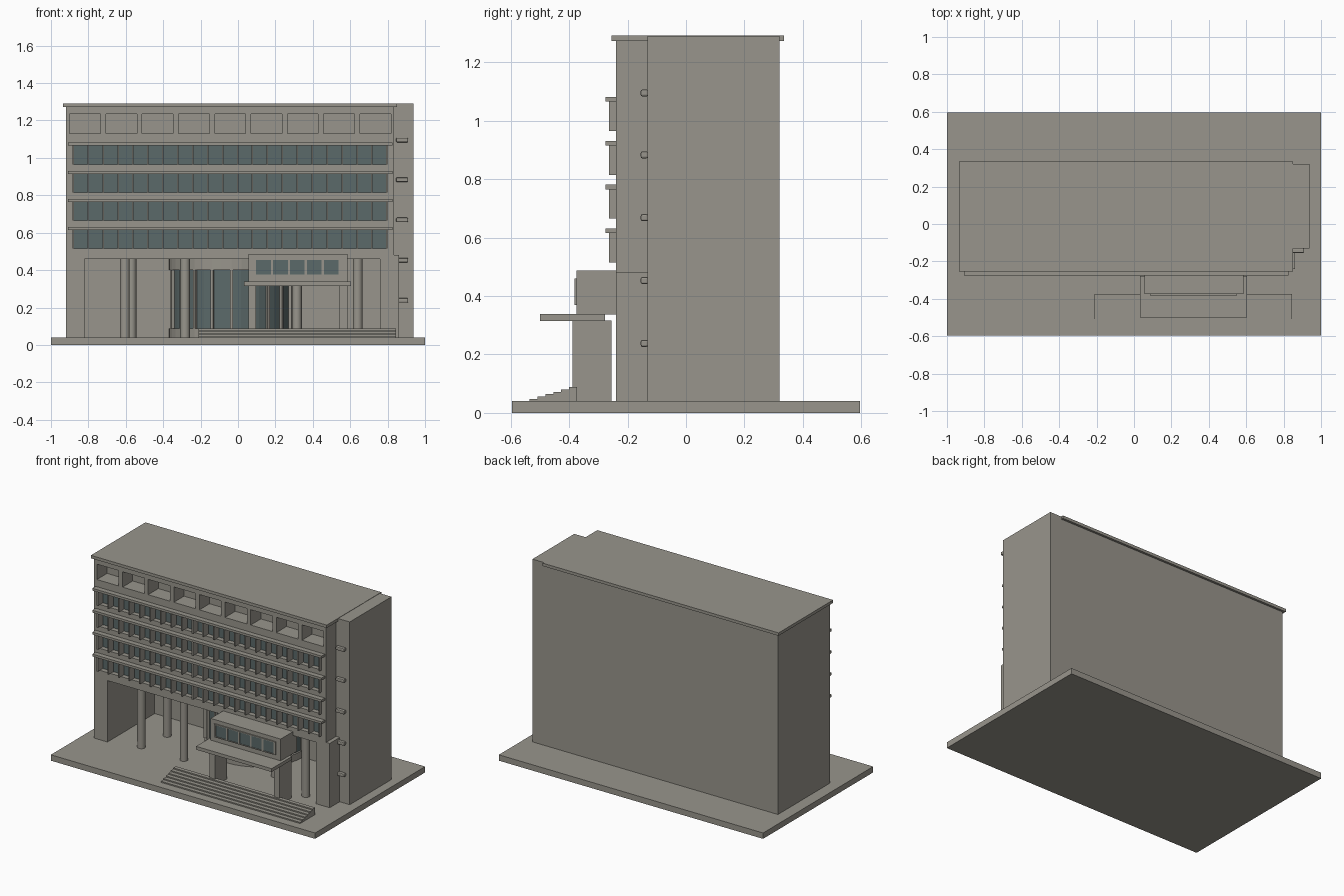
import bpy, bmesh, math

if "Cube" in bpy.data.objects:
    bpy.data.objects.remove(bpy.data.objects["Cube"])


def material(name, rgb):
    m = bpy.data.materials.new(name)
    m.diffuse_color = (*rgb, 1)
    m.use_nodes = True
    m.node_tree.nodes["Principled BSDF"].inputs["Base Color"].default_value = m.diffuse_color
    return m


STONE = material("warm_grey_concrete", (0.315, 0.30, 0.262))
GLASS = material("teal_glass", (0.105, 0.143, 0.143))


def boxes(name, spans, mat=STONE):
    """One object made of boxes given as (x0, x1, y0, y1, z0, z1)."""
    bm = bmesh.new()
    for x0, x1, y0, y1, z0, z1 in spans:
        vs = bmesh.ops.create_cube(bm, size=1)["verts"]
        for v in vs:
            v.co = ((x0 + x1) / 2 + v.co.x * (x1 - x0),
                    (y0 + y1) / 2 + v.co.y * (y1 - y0),
                    (z0 + z1) / 2 + v.co.z * (z1 - z0))
    return finish(name, bm, mat)


def finish(name, bm, mat):
    me = bpy.data.meshes.new(name)
    bm.to_mesh(me)
    bm.free()
    me.materials.append(mat)
    ob = bpy.data.objects.new(name, me)
    bpy.context.collection.objects.link(ob)
    return ob


def column(name, x, y, r, z0, z1, mat=STONE, sides=24):
    bpy.ops.mesh.primitive_cylinder_add(vertices=sides, radius=r, depth=z1 - z0,
                                        location=(x, y, (z0 + z1) / 2))
    ob = bpy.context.object
    ob.name = name
    ob.data.materials.append(mat)
    bpy.ops.object.shade_smooth_by_angle()
    return ob


G = 0.04                                    # ground level on the plinth
FRONT = -0.24
FLOORS = [0.515 + 0.15 * i for i in range(4)]

# Plinth
boxes("plinth", [(-1, 1, -0.595, 0.595, 0, G)])

# Main block with the porch, window bands and top openings cut out
block = boxes("main_block", [(-0.92, 0.835, FRONT, 0.32, G, 1.272)])
holes = [(-0.82, 0.76, -0.5, 0.27, -0.1, 0.46)]
holes += [(-0.885, 0.80, -0.5, -0.20, z, z + 0.1) for z in FLOORS]
holes += [(-0.9 + 0.194 * i, -0.735 + 0.194 * i, -0.5, -0.13, 1.13, 1.235)
          for i in range(9)]
cutter = boxes("opening_cutter", holes)
cutter.hide_render = True
mod = block.modifiers.new("openings", "BOOLEAN")
mod.operation = "DIFFERENCE"
mod.solver = "EXACT"
mod.object = cutter
bpy.context.view_layer.objects.active = block
bpy.ops.object.modifier_apply(modifier=mod.name)
bpy.data.objects.remove(cutter)

# Roof slab, stair tower and low side pier
boxes("roof_slab", [(-0.935, 0.85, -0.255, 0.335, 1.272, 1.292)])
boxes("stair_tower", [(0.835, 0.938, -0.132, 0.32, G, 1.29)])
boxes("side_pier", [(0.835, 0.862, FRONT, -0.132, G, 0.48)])

# Small ledges on the front of the stair tower, with rounded ends
ledges = boxes("tower_ledges", [(0.845, 0.91, -0.155, -0.13, z - 0.012, z + 0.012)
                                for z in (0.238, 0.453, 0.668, 0.883, 1.095)])
bev = ledges.modifiers.new("soft_edges", "BEVEL")
bev.width = 0.006
bev.segments = 2

# Window bands: glass, vertical fins and the ledge above
boxes("window_glass", [(-0.885, 0.80, -0.208, -0.2, z, z + 0.1) for z in FLOORS], GLASS)
boxes("window_fins", [(x - 0.004, x + 0.004, -0.263, -0.205, z, z + 0.1)
                      for z in FLOORS
                      for x in [-0.881 + 1.677 * i / 21 for i in range(22)]])
boxes("window_ledges", [(-0.91, 0.825, -0.275, FRONT + 0.005, z + 0.1, z + 0.116)
                        for z in FLOORS])

# Porch columns
for x, y in [(-0.605, -0.18), (-0.283, -0.18), (0.64, -0.18),
             (-0.57, 0.05), (0.315, -0.05), (0.64, 0.05)]:
    column("porch_column", x, y, 0.026, G, 0.462)

# Rounded lobby: sill, glass drum, lintel and mullions
CX, CY, R = -0.035, 0.27, 0.335


def half_drum(name, r, z0, z1, mat):
    bm = bmesh.new()
    pts = [(CX - r * math.cos(math.pi * i / 20), CY - r * math.sin(math.pi * i / 20))
           for i in range(21)]
    face = bm.faces.new([bm.verts.new((x, y, z0)) for x, y in pts])
    top = bmesh.ops.extrude_face_region(bm, geom=[face])["geom"]
    for v in top:
        if isinstance(v, bmesh.types.BMVert):
            v.co.z = z1
    bmesh.ops.recalc_face_normals(bm, faces=bm.faces)
    return finish(name, bm, mat)


half_drum("lobby_sill", R, G, 0.087, STONE)
half_drum("lobby_glass", R - 0.012, 0.087, 0.40, GLASS)
half_drum("lobby_lintel", R, 0.40, 0.462, STONE)
for i in range(0, 21, 2):
    a = math.pi * i / 20
    m = boxes("lobby_mullion", [(-0.007, 0.007, -0.012, 0.012, 0.087, 0.40)])
    m.location = (CX - (R - 0.008) * math.cos(a), CY - (R - 0.008) * math.sin(a), 0)
    m.rotation_euler.z = a - math.pi / 2

# Entrance steps
STEPS = 6
boxes("entrance_steps", [(-0.21, 0.845, -0.535 + 0.027 * i, -0.373,
                          G + 0.008 * i, G + 0.008 * (i + 1)) for i in range(STEPS)])

# Entrance canopy on two piers
boxes("canopy_piers", [(x, x + 0.042, -0.388, -0.255, G, 0.317) for x in (0.055, 0.543)])
boxes("canopy_slab", [(0.033, 0.605, -0.5, -0.278, 0.315, 0.338)])

# Projecting room above the canopy with a framed ribbon window
boxes("projecting_room", [(0.055, 0.585, -0.374, -0.2, 0.336, 0.487)])
boxes("room_glass", [(0.095, 0.545, -0.378, -0.372, 0.375, 0.455)], GLASS)
boxes("room_window_frame",
      [(0.09 + 0.0905 * i - 0.005, 0.09 + 0.0905 * i + 0.007, -0.382, -0.372, 0.37, 0.46)
       for i in range(6)]
      + [(0.085, 0.55, -0.382, -0.372, z, z + 0.006) for z in (0.37, 0.454)])
